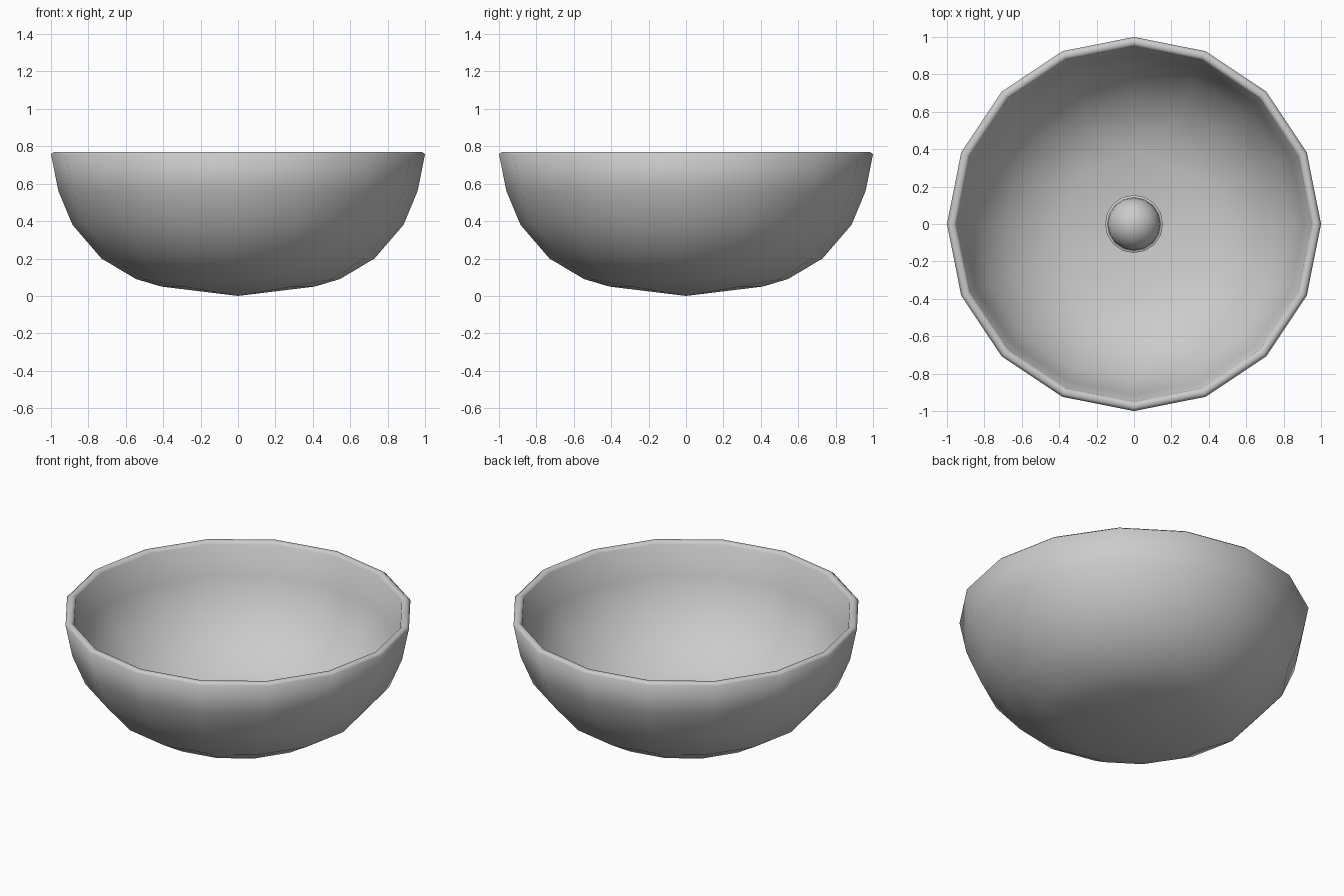
import bpy, bmesh
from math import sin, cos, pi

if "Cube" in bpy.data.objects:
    bpy.data.objects.remove(bpy.data.objects["Cube"])

N = 16

def ring(bm, r, z, n=N):
    return [bm.verts.new((r * cos(2 * pi * i / n), r * sin(2 * pi * i / n), z)) for i in range(n)]

def bridge(bm, a, b):
    n = len(a)
    for i in range(n):
        j = (i + 1) % n
        bm.faces.new((a[i], a[j], b[j], b[i]))

def close_star(bm, last, r, z, pole_z):
    # 16-sided ring steps down to 8 sides, then fans to the pole
    small = ring(bm, r, z, 8)
    pole = bm.verts.new((0, 0, pole_z))
    for i in range(8):
        j = (i + 1) % 8
        a, m, b = last[2 * i], last[2 * i + 1], last[(2 * i + 2) % N]
        bm.faces.new((a, m, small[i]))
        bm.faces.new((m, small[j], small[i]))
        bm.faces.new((m, b, small[j]))
        bm.faces.new((small[i], small[j], pole))

def finish(bm, name, angle):
    bmesh.ops.recalc_face_normals(bm, faces=bm.faces)
    me = bpy.data.meshes.new(name)
    bm.to_mesh(me)
    bm.free()
    ob = bpy.data.objects.new(name, me)
    bpy.context.collection.objects.link(ob)
    bpy.ops.object.select_all(action='DESELECT')
    ob.select_set(True)
    bpy.context.view_layer.objects.active = ob
    bpy.ops.object.shade_smooth_by_angle(angle=angle)
    return ob

# bowl: inner wall, rounded rim, outer wall
bm = bmesh.new()
profile = [(.52, .135), (.69, .235), (.835, .40), (.912, .57), (.95, .755),
           (.962, .77), (.985, .77), (1.0, .757),
           (.96, .56), (.885, .38), (.73, .20), (.545, .09)]
rings = [ring(bm, r, z) for r, z in profile]
for a, b in zip(rings, rings[1:]):
    bridge(bm, a, b)
close_star(bm, rings[0], .39, .095, .045)
close_star(bm, rings[-1], .41, .05, 0)
finish(bm, "bowl", 1.1)

# small domed knob with a thin collar in the middle of the floor
bm = bmesh.new()
knob = [(.155, .05), (.155, .10), (.142, .105)]
knob += [(.142 * cos(t * pi / 12), .105 + .142 * sin(t * pi / 12)) for t in range(1, 6)]
rings = [ring(bm, r, z) for r, z in knob]
for a, b in zip(rings, rings[1:]):
    bridge(bm, a, b)
top = bm.verts.new((0, 0, .247))
for i in range(N):
    bm.faces.new((rings[-1][i], rings[-1][(i + 1) % N], top))
bm.faces.new(rings[0])
finish(bm, "center_knob", 0.7)
